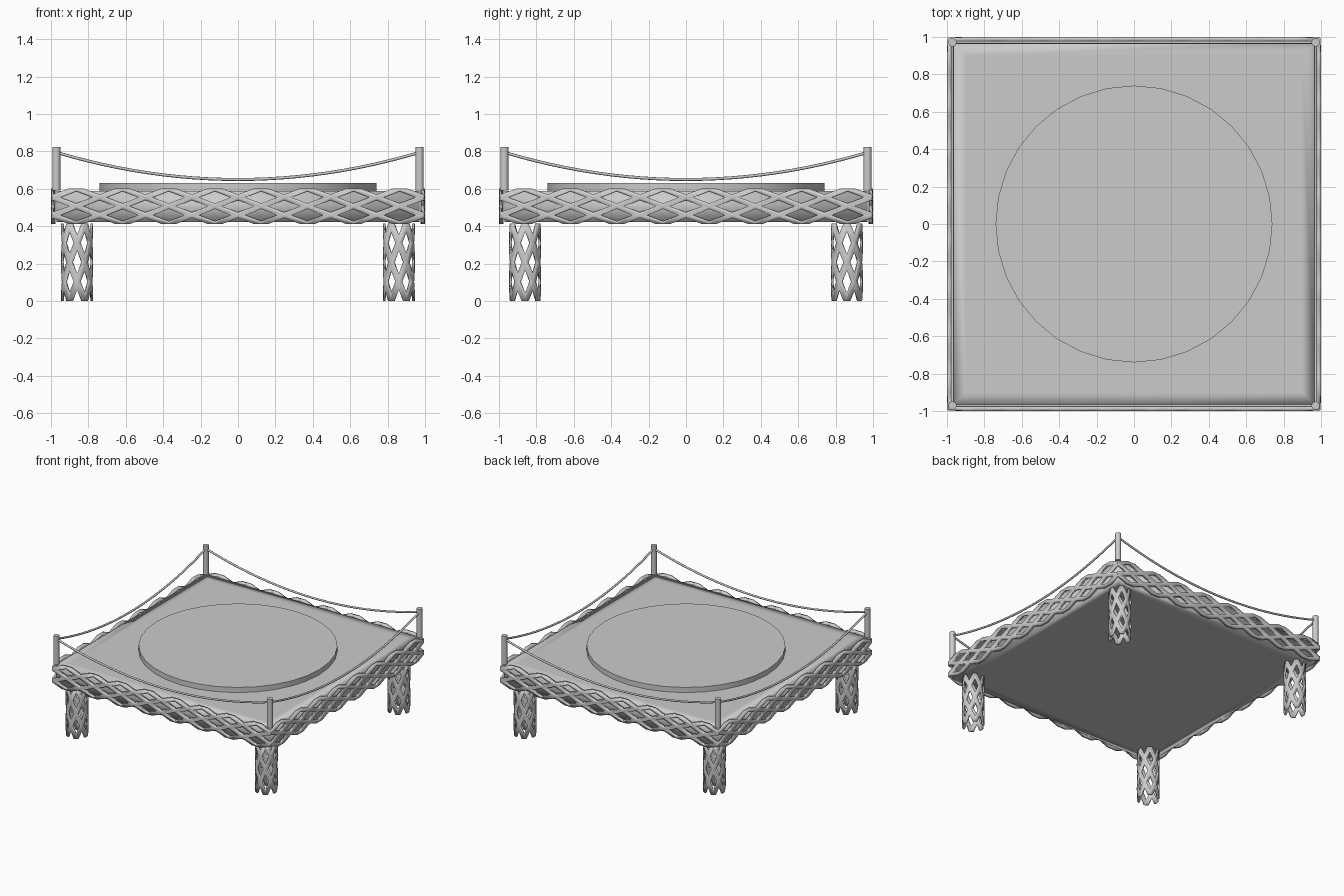
import bpy, bmesh
from math import sin, cos, pi

if "Cube" in bpy.data.objects:
    bpy.data.objects.remove(bpy.data.objects["Cube"])


def finish(name, bm, smooth=None):
    mesh = bpy.data.meshes.new(name)
    bm.normal_update()
    bm.to_mesh(mesh)
    bm.free()
    ob = bpy.data.objects.new(name, mesh)
    bpy.context.collection.objects.link(ob)
    if smooth is not None:
        bpy.ops.object.select_all(action='DESELECT')
        bpy.context.view_layer.objects.active = ob
        ob.select_set(True)
        bpy.ops.object.shade_smooth_by_angle(angle=smooth)
    return ob


def lattice(name, place, cols, z0, z1, hole_u, hole_z, thick, smooth):
    """Closed diamond mesh band: four half steps high, open zigzag at both rims."""
    bm = bmesh.new()
    step = (z1 - z0) / 4
    for row in range(5):
        for c in range(cols):
            u = c + (0.5 if row % 2 else 0.0)
            ring = [(0.5, 0), (0, 1), (-0.5, 0), (0, -1)]
            for i in range(4):
                a, b = ring[i], ring[(i + 1) % 4]
                if not all(0 <= row + p[1] <= 4 for p in (a, b)):
                    continue
                pts = [(a, 1, 1), (b, 1, 1), (b, hole_u, hole_z), (a, hole_u, hole_z)]
                bm.faces.new([bm.verts.new(place(u + p[0] * su, z0 + (row + p[1] * sz) * step))
                              for p, su, sz in pts])
    bmesh.ops.remove_doubles(bm, verts=bm.verts, dist=0.0005)
    bmesh.ops.recalc_face_normals(bm, faces=bm.faces)
    ob = finish(name, bm, smooth)
    mod = ob.modifiers.new("thickness", 'SOLIDIFY')
    mod.thickness = thick
    mod.offset = 0
    return ob


def cylinder(name, x, y, z0, z1, r, sides):
    bm = bmesh.new()
    bmesh.ops.create_cone(bm, cap_ends=True, segments=sides, radius1=r, radius2=r, depth=z1 - z0)
    bmesh.ops.translate(bm, verts=bm.verts, vec=(x, y, (z0 + z1) / 2))
    return finish(name, bm, 0.6)


# lattice skirt round the platform, eight diamonds per side
H = 0.988


def on_square(u, z):
    side, t = divmod((u % 32) / 8, 1)
    x, y = -H + 2 * H * t, -H
    for _ in range(int(side)):
        x, y = -y, x
    return (x, y, z)


lattice("lattice_skirt", on_square, 32, 0.412, 0.602, 0.68, 0.68, 0.022, 0.5)

# deck slab with soft shaded rim
bm = bmesh.new()
bmesh.ops.create_cube(bm, size=1)
for v in bm.verts:
    v.co = (v.co.x * 1.94, v.co.y * 1.94, 0.505 + v.co.z * 0.165)
caps = [f for f in bm.faces if abs(f.normal.z) > 0.9]
bmesh.ops.inset_individual(bm, faces=caps, thickness=0.1)
deck = finish("deck", bm)
for p in deck.data.polygons:
    p.use_smooth = True

# round raised pad
cylinder("round_pad", 0, 0, 0.58, 0.63, 0.74, 32)

# lattice legs
for sx, nx in ((-1, "left"), (1, "right")):
    for sy, ny in ((-1, "front"), (1, "back")):
        def on_tube(u, z, sx=sx, sy=sy):
            a = u * pi / 3 - pi / 2
            return (sx * 0.86 + 0.08 * cos(a), sy * 0.86 + 0.08 * sin(a), z)
        lattice(f"{ny}_{nx}_leg", on_tube, 6, 0, 0.415, 0.58, 0.58, 0.012, 0.8)
        cylinder(f"{ny}_{nx}_post", sx * 0.971, sy * 0.971, 0.59, 0.825, 0.022, 16)

# sagging ropes between the posts
for k, name in enumerate(("front", "right", "back", "left")):
    cu = bpy.data.curves.new(name + "_rope", 'CURVE')
    cu.dimensions = '3D'
    cu.bevel_depth = 0.008
    cu.bevel_resolution = 2
    sp = cu.splines.new('POLY')
    sp.points.add(24)
    for i, p in enumerate(sp.points):
        x, y = -0.971 + 1.942 * i / 24, -0.971
        z = 0.65 + 0.145 * (x / 0.971) ** 2
        for _ in range(k):
            x, y = -y, x
        p.co = (x, y, z, 1)
    sp.use_smooth = True
    bpy.context.collection.objects.link(bpy.data.objects.new(name + "_rope", cu))
